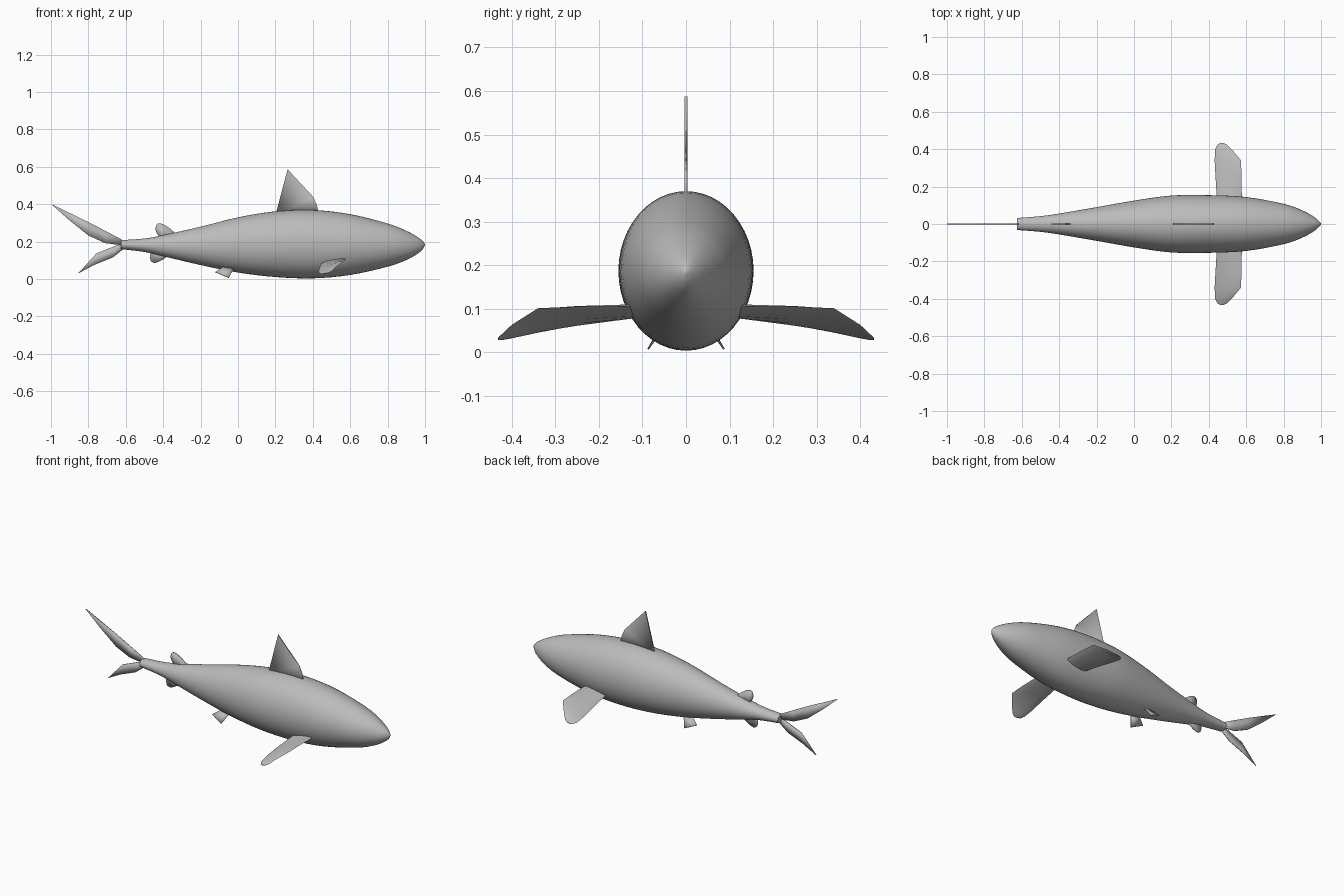
import bpy, bmesh, math
from mathutils import Vector

if "Cube" in bpy.data.objects:
    bpy.data.objects.remove(bpy.data.objects["Cube"])

grey = bpy.data.materials.new("fish grey")
grey.use_nodes = True
colour = (0.5, 0.5, 0.5, 1)
grey.diffuse_color = colour
grey.node_tree.nodes["Principled BSDF"].inputs["Base Color"].default_value = colour


def finish(name, bm, angle=40):
    """Turn a bmesh into a shaded object."""
    bmesh.ops.recalc_face_normals(bm, faces=bm.faces)
    mesh = bpy.data.meshes.new(name)
    bm.to_mesh(mesh)
    bm.free()
    mesh.materials.append(grey)
    obj = bpy.data.objects.new(name, mesh)
    bpy.context.collection.objects.link(obj)
    bpy.ops.object.select_all(action='DESELECT')
    obj.select_set(True)
    bpy.context.view_layer.objects.active = obj
    bpy.ops.object.shade_smooth_by_angle(angle=math.radians(angle))
    return obj


def smooth_path(points, steps):
    """Catmull-Rom curve through the points."""
    pts = [Vector(p) for p in points]
    pts = [2 * pts[0] - pts[1]] + pts + [2 * pts[-1] - pts[-2]]
    out = []
    for a, b, c, d in zip(pts, pts[1:], pts[2:], pts[3:]):
        for i in range(steps):
            t = i / steps
            out.append(0.5 * (2 * b + (c - a) * t + (2 * a - 5 * b + 4 * c - d) * t ** 2
                              + (3 * b - a - 3 * c + d) * t ** 3))
    return out + [pts[-2]]


def loft(name, rings, angle=40):
    """Skin closed rings of points and cap both ends."""
    bm = bmesh.new()
    loops = [[bm.verts.new(p) for p in ring] for ring in rings]
    n = len(loops[0])
    for a, b in zip(loops, loops[1:]):
        for i in range(n):
            j = (i + 1) % n
            bm.faces.new((a[i], a[j], b[j], b[i]))
    bm.faces.new(loops[0])
    bm.faces.new(loops[-1])
    return finish(name, bm, angle)


def plate(name, outline, thickness=0.006):
    """Thin fin from a 3D outline."""
    bm = bmesh.new()
    face = bm.faces.new([bm.verts.new(p) for p in outline])
    bmesh.ops.triangulate(bm, faces=[face])
    obj = finish(name, bm)
    mod = obj.modifiers.new("thickness", 'SOLIDIFY')
    mod.thickness = thickness
    mod.offset = 0
    return obj


def upright(points):
    return [(x, 0, z) for x, z in points]


# Body: oval sections given as x, bottom, top, half width
sections = [
    (-0.625, 0.160, 0.208, 0.032), (-0.5, 0.145, 0.217, 0.042), (-0.4, 0.122, 0.235, 0.056),
    (-0.2, 0.075, 0.28, 0.09), (0, 0.035, 0.33, 0.125), (0.2, 0.011, 0.362, 0.152),
    (0.4, 0.004, 0.369, 0.154), (0.6, 0.022, 0.347, 0.144), (0.8, 0.066, 0.297, 0.108),
    (0.9, 0.102, 0.258, 0.073), (0.96, 0.135, 0.225, 0.04), (0.988, 0.16, 0.203, 0.017),
    (1, 0.182, 0.186, 0.002)]
sides = 48
rings = []
for x, low, high, half in smooth_path(sections, 4):
    rings.append([(x, half * math.cos(a), (low + high) / 2 + (high - low) / 2 * math.sin(a))
                  for a in (2 * math.pi * i / sides for i in range(sides))])
loft("body", rings)

# Fins on the centre line
plate("dorsal_fin", upright([(0.2, 0.34), (0.225, 0.41), (0.248, 0.49), (0.265, 0.587),
                             (0.33, 0.515), (0.402, 0.44), (0.42, 0.4), (0.435, 0.34)]))
plate("upper_tail_lobe", upright([(-0.6, 0.2), (-0.7, 0.253), (-0.8, 0.305), (-1, 0.402),
                                  (-0.9, 0.313), (-0.8, 0.233), (-0.71, 0.192), (-0.6, 0.178)]))
plate("lower_tail_lobe", upright([(-0.6, 0.19), (-0.65, 0.18), (-0.757, 0.137), (-0.855, 0.03),
                                  (-0.77, 0.075), (-0.67, 0.115), (-0.6, 0.17)]))
plate("rear_dorsal_fin", upright(smooth_path(
    [(-0.39, 0.2), (-0.427, 0.235), (-0.441, 0.265), (-0.432, 0.295), (-0.40, 0.293),
     (-0.345, 0.255), (-0.33, 0.22)], 3)))
plate("anal_fin", upright(smooth_path(
    [(-0.45, 0.18), (-0.468, 0.14), (-0.468, 0.1), (-0.445, 0.086), (-0.41, 0.1),
     (-0.375, 0.125), (-0.36, 0.16)], 3)))

# Paired fins; pectoral stations: y, rear x, rear z, front x, front z, thickness
stations = [
    (0.1, 0.445, 0.085, 0.577, 0.106, 0.024), (0.25, 0.436, 0.062, 0.575, 0.105, 0.016),
    (0.34, 0.431, 0.045, 0.572, 0.101, 0.01), (0.40, 0.434, 0.032, 0.522, 0.063, 0.007),
    (0.424, 0.446, 0.028, 0.497, 0.04, 0.005), (0.432, 0.46, 0.029, 0.482, 0.033, 0.003)]
for side, label in ((1, "left"), (-1, "right")):
    rings = []
    for y, rear_x, rear_z, front_x, front_z, thick in stations:
        ring = []
        for i in range(12):
            a = 2 * math.pi * i / 12
            t = 0.5 + 0.5 * math.cos(a)
            ring.append((rear_x + (front_x - rear_x) * t, side * y,
                         rear_z + (front_z - rear_z) * t + thick / 2 * math.sin(a)))
        rings.append(ring)
    loft(label + "_pectoral_fin", rings, 50)
    plate(label + "_pelvic_fin", [(x, side * y, z) for x, y, z in (
        (-0.02, 0.05, 0.062), (-0.075, 0.045, 0.068), (-0.122, 0.07, 0.037),
        (-0.05, 0.087, 0.007))], 0.004)
